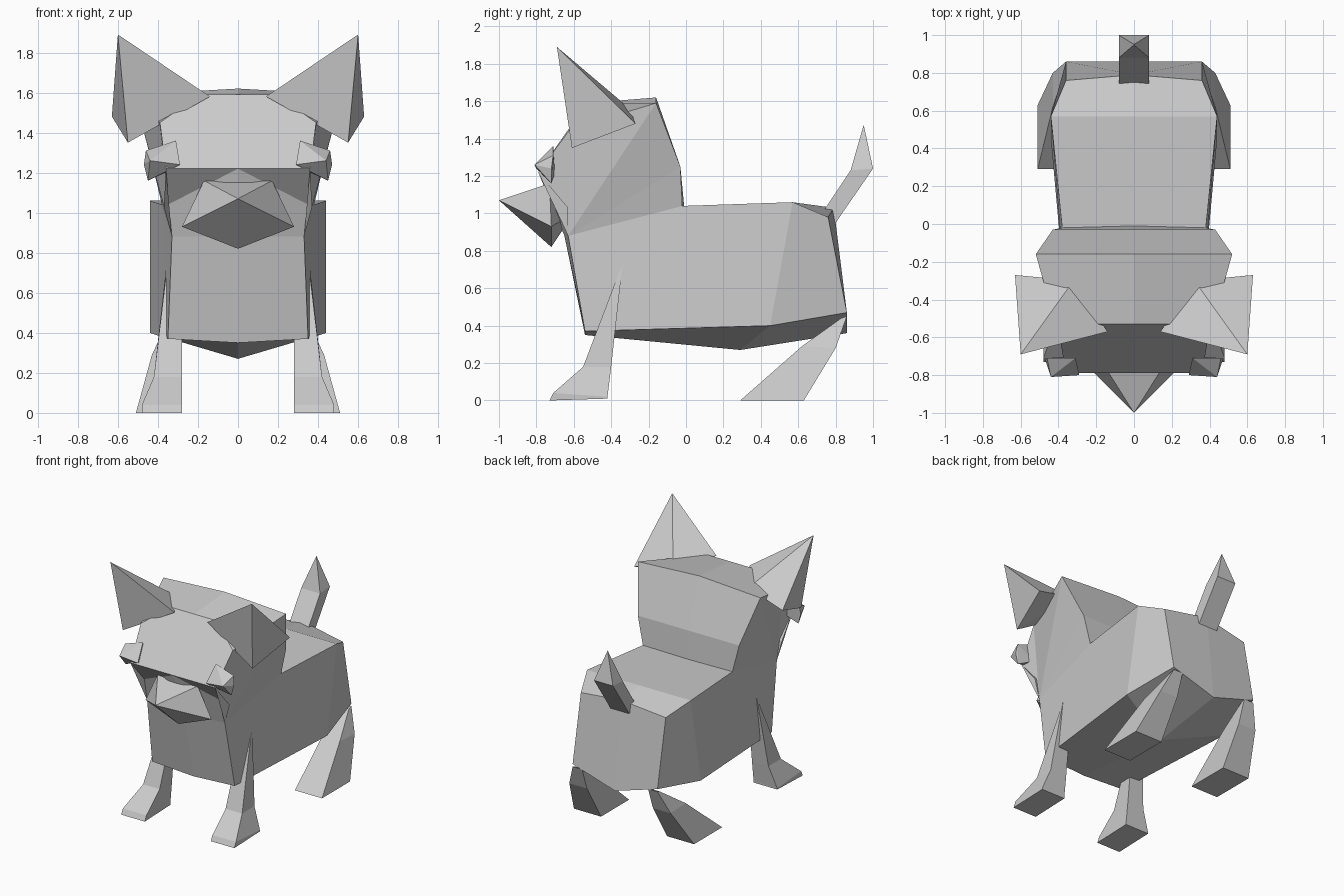
import bpy
import bmesh

default = bpy.data.objects.get("Cube")
if default:
    bpy.data.objects.remove(default, do_unlink=True)

# One plain grey material for the whole animal
grey = bpy.data.materials.new("plain_grey")
grey.use_nodes = True
grey.diffuse_color = (0.6, 0.6, 0.6, 1)
grey.node_tree.nodes["Principled BSDF"].inputs["Base Color"].default_value = grey.diffuse_color


def finish(name, bm):
    """Turn a bmesh into a flat shaded object."""
    bmesh.ops.remove_doubles(bm, verts=bm.verts, dist=0.001)
    bmesh.ops.recalc_face_normals(bm, faces=bm.faces)
    mesh = bpy.data.meshes.new(name)
    bm.to_mesh(mesh)
    bm.free()
    mesh.materials.append(grey)
    obj = bpy.data.objects.new(name, mesh)
    bpy.context.collection.objects.link(obj)
    return obj


def mirrored_shell(name, points, faces):
    """Build both halves of a symmetric shell from named points."""
    bm = bmesh.new()
    for side in (1, -1):
        verts = {key: bm.verts.new((side * x, y, z)) for key, (x, y, z) in points.items()}
        for face in faces:
            bm.faces.new([verts[key] for key in face.split()])
    return finish(name, bm)


def hull(name, points, side=1):
    """Convex faceted solid around a few corner points."""
    bm = bmesh.new()
    verts = [bm.verts.new((side * x, y, z)) for x, y, z in points]
    bmesh.ops.convex_hull(bm, input=verts)
    bmesh.ops.dissolve_limit(bm, angle_limit=0.02, verts=bm.verts, edges=bm.edges)
    return finish(name, bm)


def loft(name, sections, side=1):
    """Limb from sections: inner x, outer x, front (y, z), back (y, z)."""
    bm = bmesh.new()
    rings = []
    for inner, outer, front, back in sections:
        corners = [(inner, *front), (outer, *front), (outer, *back), (inner, *back)]
        rings.append([bm.verts.new((side * x, y, z)) for x, y, z in corners])
    for low, high in zip(rings, rings[1:]):
        for i in range(4):
            j = (i + 1) % 4
            bm.faces.new((low[i], low[j], high[j], high[i]))
    bm.faces.new(rings[0])
    bm.faces.new(rings[-1])
    return finish(name, bm)


# Body, neck and head as one faceted shell
body_points = {
    "crown_mid": (0, -0.16, 1.62), "crown": (0.52, -0.16, 1.59),
    "fore_mid": (0, -0.53, 1.59), "fore": (0.19, -0.53, 1.59),
    "temple": (0.39, -0.62, 1.45),
    "brow_mid": (0, -0.79, 1.22), "brow": (0.36, -0.79, 1.22),
    "cheek": (0.37, -0.63, 1.03),
    "chest_mid": (0, -0.65, 0.88), "chest": (0.33, -0.63, 0.88),
    "breast_mid": (0, -0.54, 0.35), "breast": (0.35, -0.54, 0.37),
    "nape_mid": (0, -0.03, 1.25), "nape": (0.43, -0.03, 1.25),
    "shoulder_mid": (0, -0.01, 1.04), "shoulder": (0.38, -0.02, 1.04),
    "hip_mid": (0, 0.57, 1.06), "hip": (0.44, 0.57, 1.06),
    "rump_mid": (0, 0.79, 1.03), "rump": (0.36, 0.76, 0.98),
    "thigh": (0.44, 0.45, 0.4),
    "rear_mid": (0, 0.86, 0.36), "rear": (0.36, 0.86, 0.47),
    "keel": (0, 0.29, 0.27),
}
body_faces = [
    "crown_mid crown temple fore fore_mid",
    "fore_mid fore temple brow brow_mid",
    "brow_mid brow cheek",
    "brow_mid cheek chest chest_mid",
    "chest_mid chest breast breast_mid",
    "crown temple chest", "temple brow cheek chest",
    "crown chest nape", "nape chest shoulder",
    "crown_mid crown nape nape_mid",
    "nape_mid nape shoulder shoulder_mid",
    "shoulder_mid shoulder hip hip_mid",
    "chest breast shoulder", "breast thigh hip shoulder",
    "hip thigh rear rump",
    "hip_mid hip rump rump_mid",
    "rump_mid rump rear rear_mid",
    "breast_mid breast thigh keel", "keel thigh rear rear_mid",
]
mirrored_shell("body_and_head", body_points, body_faces)

# Pointed snout
hull("snout", [(0, -1, 1.07), (0.17, -0.73, 1.16), (-0.17, -0.73, 1.16),
               (0.28, -0.72, 0.93), (-0.28, -0.72, 0.93), (0, -0.72, 0.82),
               (0, -0.6, 1)])

# Upright tail with a pointed end
loft("tail", [(-0.08, 0.08, (0.74, 1.02), (0.8, 0.95)),
              (-0.08, 0.08, (0.88, 1.23), (1, 1.24)),
              (0, 0.001, (0.949, 1.47), (0.951, 1.47))])

for label, side in (("left", 1), ("right", -1)):
    # Pyramid ear
    hull(label + "_ear", [(0.6, -0.69, 1.89), (0.14, -0.57, 1.58), (0.55, -0.61, 1.35),
                          (0.63, -0.27, 1.48), (0.32, -0.3, 1.56)], side)
    # Small wedge eye
    hull(label + "_eye", [(0.29, -0.8, 1.24), (0.44, -0.81, 1.26), (0.31, -0.71, 1.36),
                          (0.46, -0.71, 1.31), (0.47, -0.72, 1.24), (0.45, -0.72, 1.16),
                          (0.32, -0.7, 1.22)], side)
    # Legs, tapering up into the body
    loft(label + "_front_leg", [(0.28, 0.36, (-0.36, 0.68), (-0.34, 0.72)),
                                (0.28, 0.42, (-0.55, 0.18), (-0.4, 0.18)),
                                (0.28, 0.48, (-0.71, 0.04), (-0.42, 0.02)),
                                (0.28, 0.48, (-0.73, 0), (-0.42, 0.01))], side)
    loft(label + "_hind_leg", [(0.28, 0.36, (0.83, 0.44), (0.86, 0.45)),
                               (0.28, 0.43, (0.62, 0.29), (0.8, 0.28)),
                               (0.28, 0.51, (0.29, 0), (0.63, 0))], side)
